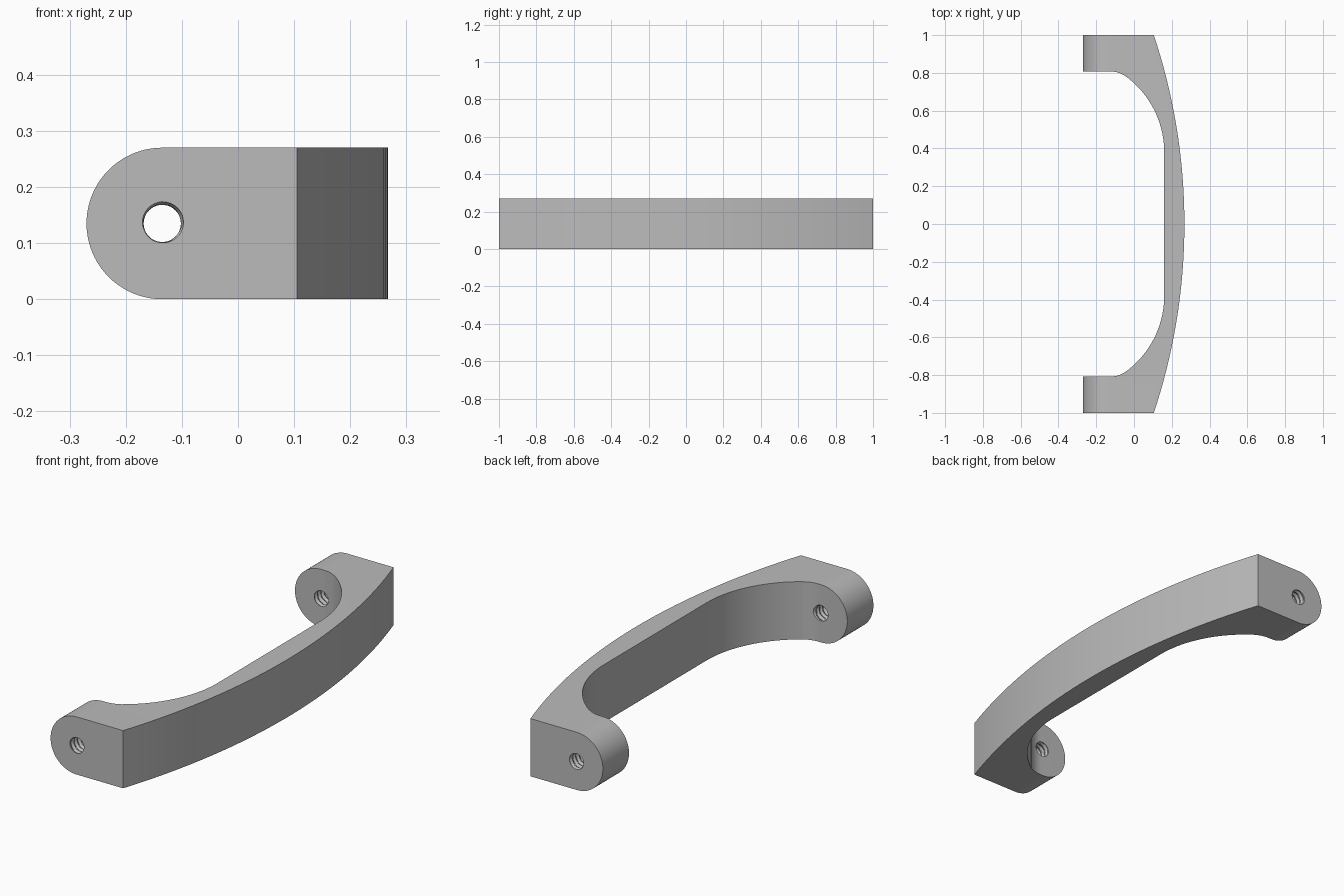
import bpy, bmesh, math

cube = bpy.data.objects.get("Cube")
if cube:
    bpy.data.objects.remove(cube, do_unlink=True)

HEIGHT, END = 0.27, 1.0
R = HEIGHT / 2            # radius of the rounded feet
FOOT_X = -R               # axis of the rounded feet and screw holes
FOOT_Y = 0.807            # inner face of each foot


def arc(cx, cy, r, a0, a1, n):
    """Points on an arc, angles in degrees."""
    angles = [math.radians(a0 + (a1 - a0) * i / n) for i in range(n + 1)]
    return [(cx + r * math.cos(a), cy + r * math.sin(a)) for a in angles]


def make_object(name, bm):
    bmesh.ops.recalc_face_normals(bm, faces=bm.faces)
    mesh = bpy.data.meshes.new(name)
    bm.to_mesh(mesh)
    bm.free()
    ob = bpy.data.objects.new(name, mesh)
    bpy.context.collection.objects.link(ob)
    return ob


def prism(name, points, direction):
    """Closed outline of 3D points, extruded along a direction."""
    bm = bmesh.new()
    face = bm.faces.new([bm.verts.new(p) for p in points])
    out = bmesh.ops.extrude_face_region(bm, geom=[face])
    moved = [v for v in out["geom"] if isinstance(v, bmesh.types.BMVert)]
    bmesh.ops.translate(bm, verts=moved, vec=direction)
    return make_object(name, bm)


def thread_cutter(name, y0, y1, r_min=0.033, r_max=0.040, pitch=0.024):
    """Cylinder along y whose radius follows a helical thread."""
    sides, per_turn = 32, 6
    rings = round((y1 - y0) / pitch * per_turn)
    bm = bmesh.new()
    rows = []
    for j in range(rings + 1):
        y = y0 + (y1 - y0) * j / rings
        row = []
        for i in range(sides):
            a = math.tau * i / sides
            phase = (y / pitch + i / sides) % 1
            r = r_min + (r_max - r_min) * (1 - abs(2 * phase - 1))
            row.append(bm.verts.new((FOOT_X + r * math.cos(a), y, R + r * math.sin(a))))
        rows.append(row)
    for low, high in zip(rows, rows[1:]):
        for i in range(sides):
            k = (i + 1) % sides
            bm.faces.new((low[i], low[k], high[k]))
            bm.faces.new((low[i], high[k], high[i]))
    bm.faces.new(rows[0])
    bm.faces.new(rows[-1])
    return make_object(name, bm)


def apply_boolean(target, cutter, operation):
    cutter.hide_render = True
    mod = target.modifiers.new(cutter.name, "BOOLEAN")
    mod.operation, mod.solver, mod.object = operation, "EXACT", cutter
    bpy.ops.object.select_all(action="DESELECT")
    bpy.context.view_layer.objects.active = target
    target.select_set(True)
    bpy.ops.object.modifier_apply(modifier=mod.name)
    bpy.data.objects.remove(cutter, do_unlink=True)


# Handle outline: shallow outer bow, feet, and a straight grip with curved ends
bow_end, bow_mid = 0.105, 0.267
sag = bow_mid - bow_end
bow_r = (END ** 2 + sag ** 2) / (2 * sag)
half = math.degrees(math.asin(END / bow_r))
outer = arc(bow_mid - bow_r, 0, bow_r, -half, half, 36)
upper = [(-0.35, END), (-0.35, FOOT_Y)]
upper += arc(-0.12, FOOT_Y - 0.122, 0.122, 90, 56, 6)
upper += arc(-0.338, 0.38, 0.498, 54.8, 0, 18)
lower = [(x, -y) for x, y in reversed(upper)]
outline = outer + upper + lower
handle = prism("pull_handle", [(x, y, -0.1) for x, y in outline], (0, 0, HEIGHT + 0.2))

# Side envelope: rounds the free ends of both feet and sets the height
rounded = arc(FOOT_X, R, R, 90, 270, 40) + [(0.4, 0), (0.4, HEIGHT)]
envelope = prism("envelope", [(x, -1.2, z) for x, z in rounded], (0, 2.4, 0))
apply_boolean(handle, envelope, "INTERSECT")

# Threaded screw hole through each foot
for name, y in (("front_hole", -1.05), ("back_hole", 0.76)):
    apply_boolean(handle, thread_cutter(name, y, y + 0.29), "DIFFERENCE")

# Single plain grey finish
grey = bpy.data.materials.new("satin grey")
grey.use_nodes = True
color = (0.5, 0.5, 0.5, 1)
grey.diffuse_color = color
grey.node_tree.nodes["Principled BSDF"].inputs["Base Color"].default_value = color
handle.data.materials.clear()
handle.data.materials.append(grey)
bpy.ops.object.shade_smooth_by_angle(angle=math.radians(25))
